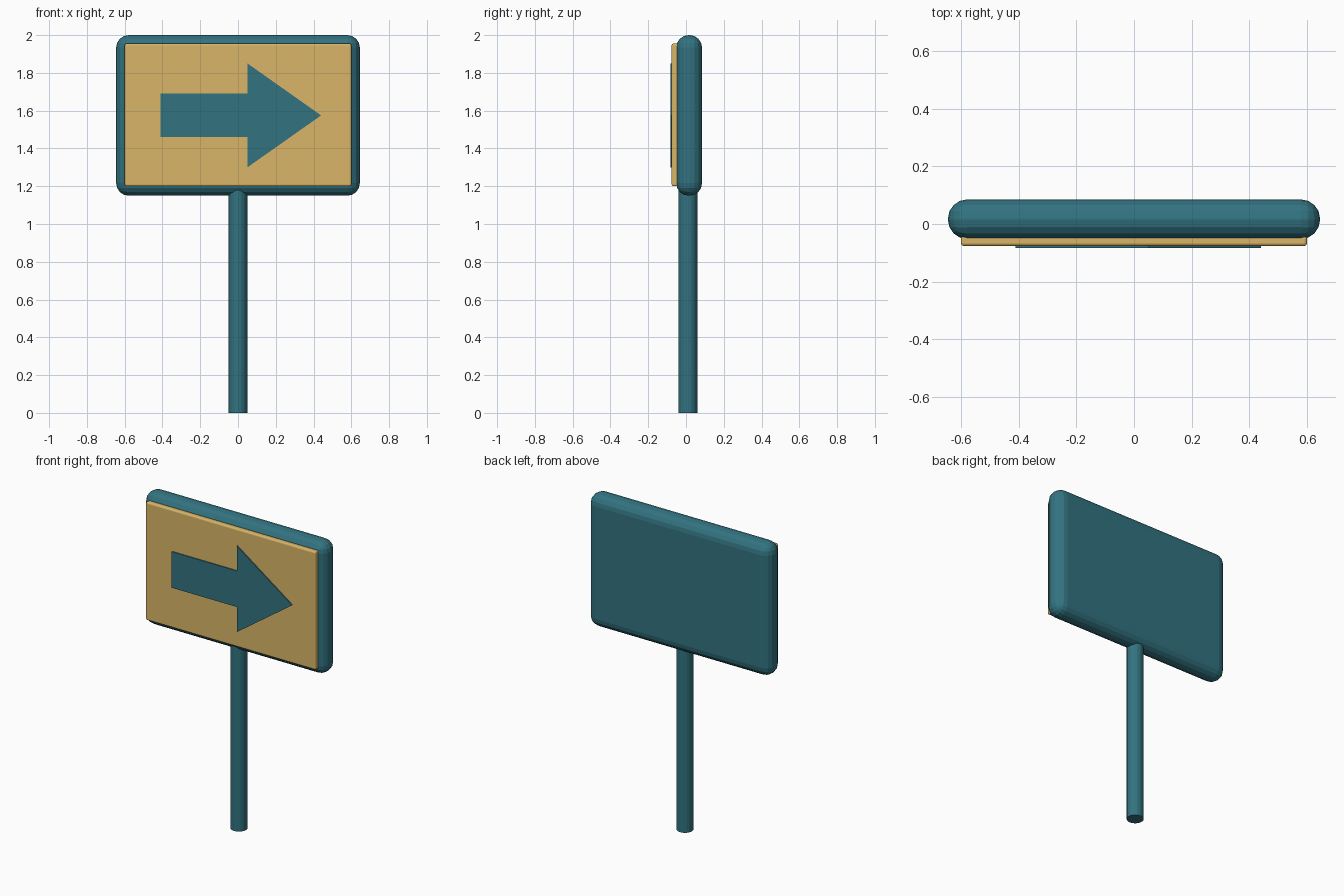
import bpy, bmesh
from mathutils import Matrix

cube = bpy.data.objects.get("Cube")
if cube:
    bpy.data.objects.remove(cube, do_unlink=True)


def material(name, rgb):
    m = bpy.data.materials.new(name)
    m.use_nodes = True
    color = (*rgb, 1)
    m.diffuse_color = color
    bsdf = next(n for n in m.node_tree.nodes if n.type == 'BSDF_PRINCIPLED')
    bsdf.inputs["Base Color"].default_value = color
    return m


teal = material("teal", (0.032, 0.171, 0.216))
gold = material("gold", (0.70, 0.47, 0.138))


def add_object(name, bm, mat, smooth=False):
    bmesh.ops.recalc_face_normals(bm, faces=bm.faces)
    mesh = bpy.data.meshes.new(name)
    bm.to_mesh(mesh)
    bm.free()
    mesh.materials.append(mat)
    obj = bpy.data.objects.new(name, mesh)
    bpy.context.collection.objects.link(obj)
    if smooth:
        bpy.ops.object.select_all(action='DESELECT')
        obj.select_set(True)
        bpy.context.view_layer.objects.active = obj
        bpy.ops.object.shade_smooth_by_angle(angle=0.35)
    return obj


def rounded_box(name, low, high, bevel, segments, mat):
    size = [b - a for a, b in zip(low, high)]
    centre = [(a + b) / 2 for a, b in zip(low, high)]
    bm = bmesh.new()
    bmesh.ops.create_cube(bm, size=1, matrix=Matrix.Translation(centre) @ Matrix.Diagonal((*size, 1)))
    bmesh.ops.bevel(bm, geom=bm.edges[:], offset=bevel, segments=segments,
                    profile=0.5, affect='EDGES')
    return add_object(name, bm, mat)


# Sign board and its raised front panel
rounded_box("sign_board", (-0.645, -0.052, 1.15), (0.645, 0.085, 2.0), 0.066, 4, teal)
rounded_box("front_panel", (-0.6, -0.076, 1.2), (0.6, -0.04, 1.955), 0.01, 3, gold)

# Arrow plate, pointing to the sign's left
outline = [(-0.41, 1.46), (0.05, 1.46), (0.05, 1.3), (0.44, 1.575),
           (0.05, 1.85), (0.05, 1.69), (-0.41, 1.69)]
bm = bmesh.new()
face = bm.faces.new([bm.verts.new((x, -0.083, z)) for x, z in outline])
back = bmesh.ops.extrude_face_region(bm, geom=[face])["geom"]
bmesh.ops.translate(bm, vec=(0, 0.009, 0),
                    verts=[v for v in back if isinstance(v, bmesh.types.BMVert)])
add_object("arrow", bm, teal)

# Pole
bm = bmesh.new()
bmesh.ops.create_cone(bm, cap_ends=True, segments=16, radius1=0.05, radius2=0.05,
                      depth=1.2, matrix=Matrix.Translation((0, 0.01, 0.6)))
add_object("pole", bm, teal)
